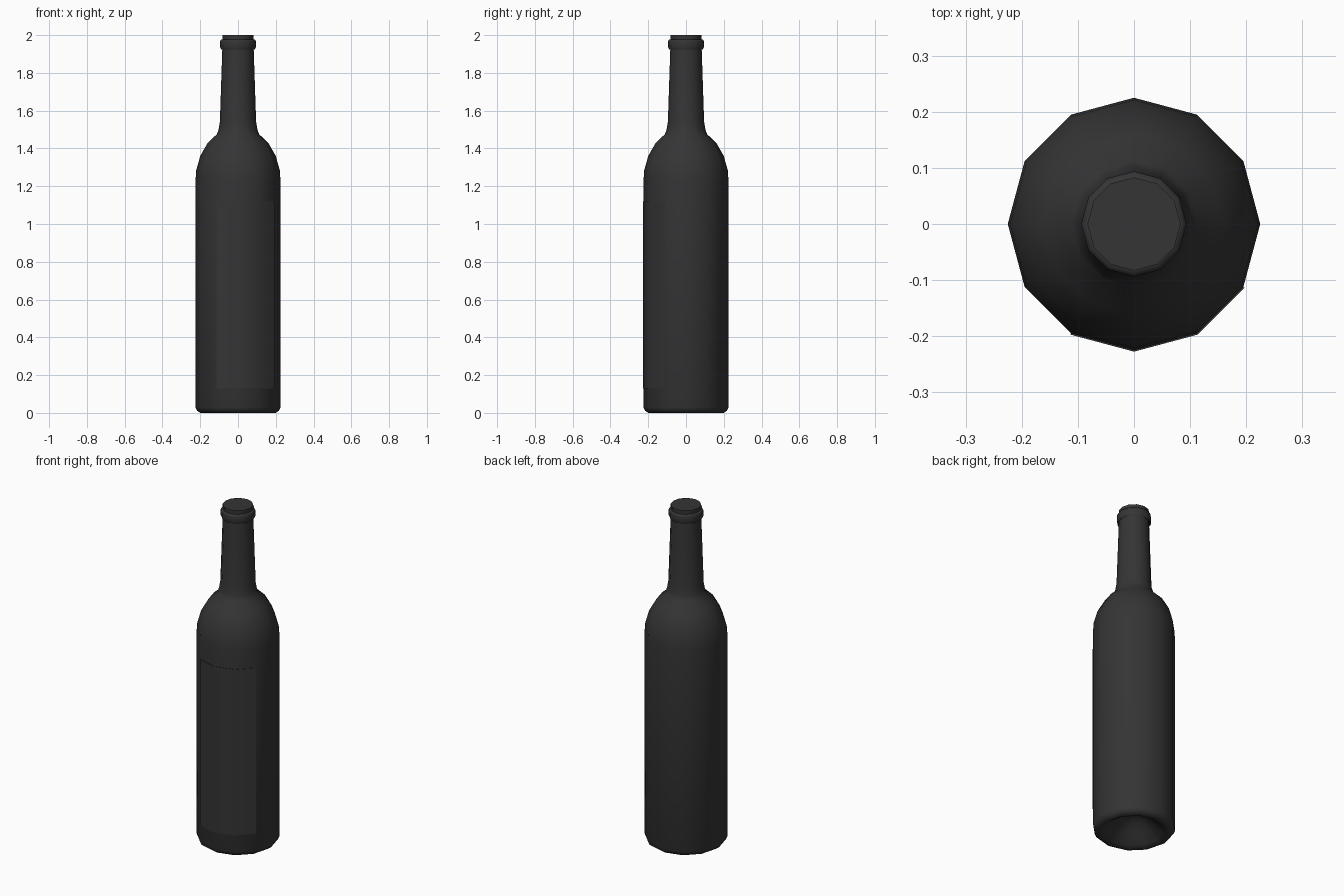
import bpy, math

if "Cube" in bpy.data.objects:
    bpy.data.objects.remove(bpy.data.objects["Cube"])

SIDES = 12

glass = bpy.data.materials.new("dark_glass")
glass.diffuse_color = (0.035, 0.035, 0.035, 1)
glass.use_nodes = True
glass.node_tree.nodes["Principled BSDF"].inputs["Base Color"].default_value = glass.diffuse_color


def ring_mesh(name, profile, first, count, closed):
    """Sweep a (radius, z) profile around z in 30 degree steps."""
    verts, faces = [], []
    cols = count if closed else count + 1
    for r, z in profile:
        for i in range(cols):
            a = math.radians(first + i * 360 / SIDES)
            verts.append((r * math.cos(a), r * math.sin(a), z))
    for j in range(len(profile) - 1):
        for i in range(count):
            k = (i + 1) % cols
            faces.append((j * cols + i, j * cols + k,
                          (j + 1) * cols + k, (j + 1) * cols + i))
    if closed:  # flat caps on both ends
        faces.append(tuple(reversed(range(cols))))
        faces.append(tuple(range(len(verts) - cols, len(verts))))
    mesh = bpy.data.meshes.new(name)
    mesh.from_pydata(verts, [], faces)
    mesh.materials.append(glass)
    obj = bpy.data.objects.new(name, mesh)
    bpy.context.collection.objects.link(obj)
    bpy.ops.object.select_all(action='DESELECT')
    obj.select_set(True)
    bpy.context.view_layer.objects.active = obj
    bpy.ops.object.shade_smooth_by_angle(angle=math.radians(50))
    return obj


# Bottle: hollow base, straight body, shoulder, neck
bottle = [(0.02, 0.11), (0.06, 0.095), (0.11, 0.055), (0.16, 0.012),
          (0.18, 0.0), (0.2, 0.0), (0.217, 0.012), (0.225, 0.03),
          (0.225, 1.23), (0.221, 1.285), (0.2, 1.36), (0.16, 1.43),
          (0.112, 1.475), (0.103, 1.5), (0.096, 1.54), (0.083, 1.93),
          # lip band and mouth
          (0.09, 1.925), (0.094, 1.935), (0.094, 1.968), (0.09, 1.976),
          (0.083, 1.978), (0.083, 2.0)]
ring_mesh("bottle", bottle, 0, SIDES, True)

# Thin label wrapped over the front right of the body
label = [(0.2245, 0.13), (0.2275, 0.13), (0.2275, 1.12), (0.2245, 1.12)]
ring_mesh("label", label, -120, 3, False)
